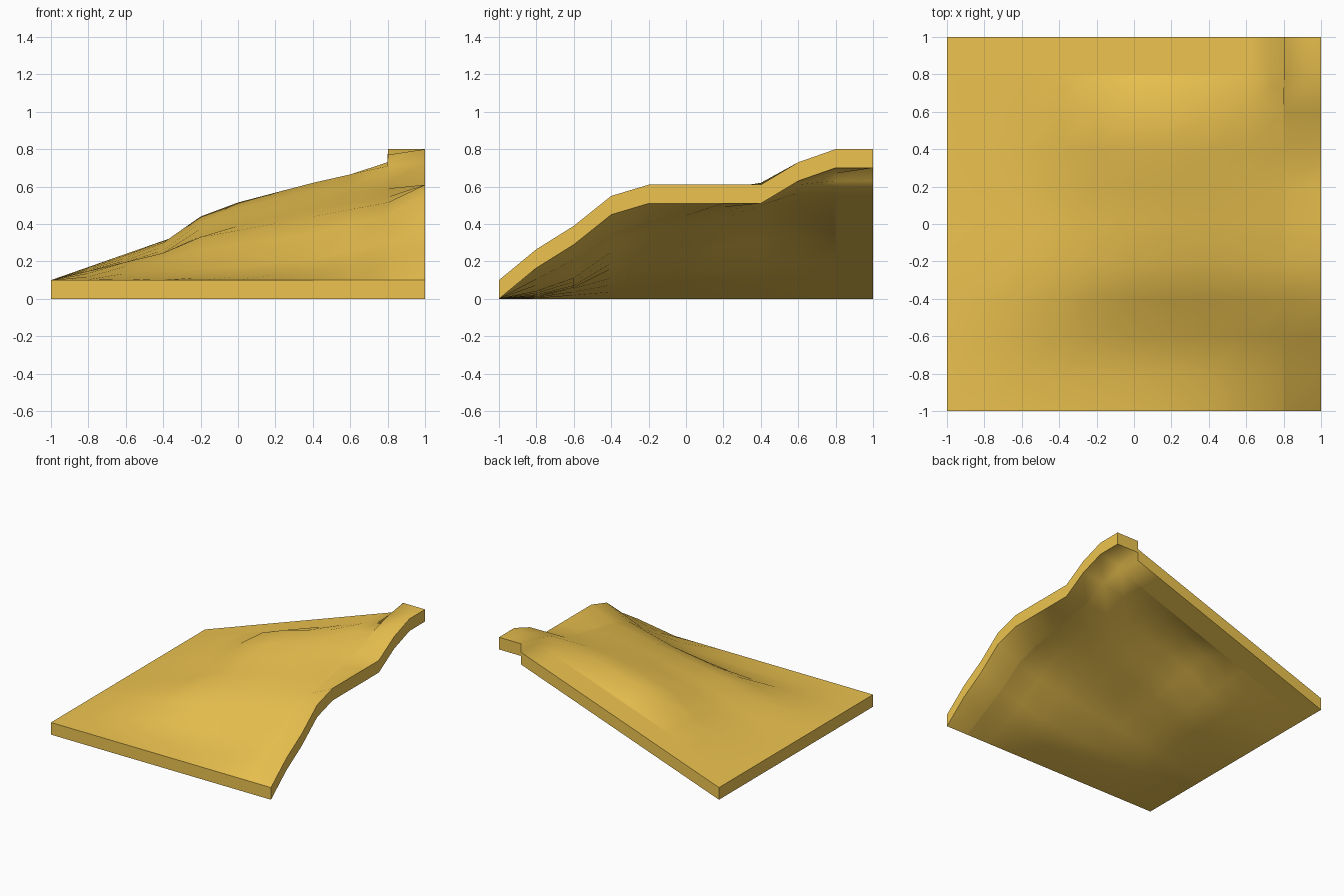
import bpy, bmesh

if "Cube" in bpy.data.objects:
    bpy.data.objects.remove(bpy.data.objects["Cube"])

THICK = 0.1
YS = [-1 + 0.2 * j for j in range(11)]

# cross-sections of the upper surface, front to back, keyed by x
SECTIONS = {
    -1.0: [0.10] * 11,
    -0.4: [.10, .11, .155, .21, .245, .245, .26, .28, .30, .31, .31],
    -0.2: [.10, .115, .16, .26, .33, .335, .375, .41, .44, .38, .38],
    0.0: [.10, .12, .17, .29, .365, .39, .44, .485, .515, .45, .45],
    0.4: [.10, .14, .21, .35, .44, .48, .53, .58, .62, .59, .59],
    0.8: [.10, .205, .31, .45, .515, .545, .59, .62, .71, .73, .73],
    0.801: [.10, .205, .31, .45, .515, .545, .59, .62, .71, .77, .80],  # raised rear corner
    1.0: [.10, .265, .39, .55, .61, .61, .61, .61, .73, .80, .80],
}


def section(x):
    """Blend neighbouring cross-sections at x."""
    keys = sorted(SECTIONS)
    for a, b in zip(keys, keys[1:]):
        if a - 1e-6 <= x <= b + 1e-6:
            t = (x - a) / (b - a)
            return [p + (q - p) * t for p, q in zip(SECTIONS[a], SECTIONS[b])]


# loft the upper surface
bm = bmesh.new()
xs = sorted([round(-1 + 0.2 * i, 3) for i in range(11)] + [0.801])
cols = [[bm.verts.new((x, y, z)) for y, z in zip(YS, section(x))] for x in xs]
for a, b in zip(cols, cols[1:]):
    for j in range(10):
        bm.faces.new((a[j], b[j], b[j + 1], a[j + 1])).smooth = True

# crisp fold in front of the flat rear border, and crisp rim
for e in bm.edges:
    on_fold = all(abs(v.co.y - 0.8) < 1e-4 and v.co.x < 0.8005 for v in e.verts)
    e.smooth = not (on_fold or e.is_boundary)

# extrude the sheet straight down to its thickness
ext = bmesh.ops.extrude_face_region(bm, geom=bm.faces[:], use_keep_orig=True)
for v in ext["geom"]:
    if isinstance(v, bmesh.types.BMVert):
        v.co.z -= THICK
bmesh.ops.recalc_face_normals(bm, faces=bm.faces[:])

# the upright sides stay flat with sharp borders
for f in bm.faces:
    if any(abs(abs(c) - 1) < 1e-4 and all(abs(v.co[i] - c) < 1e-4 for v in f.verts)
           for i in (0, 1) for c in (-1, 1)):
        f.smooth = False
        for e in f.edges:
            e.smooth = False

mesh = bpy.data.meshes.new("terrain_sheet")
bm.to_mesh(mesh)
bm.free()
sheet = bpy.data.objects.new("terrain_sheet", mesh)
bpy.context.collection.objects.link(sheet)

# golden colour
mat = bpy.data.materials.new("golden_yellow")
mat.diffuse_color = (0.85, 0.55, 0.08, 1)
mat.use_nodes = True
mat.node_tree.nodes["Principled BSDF"].inputs["Base Color"].default_value = mat.diffuse_color
mesh.materials.append(mat)
